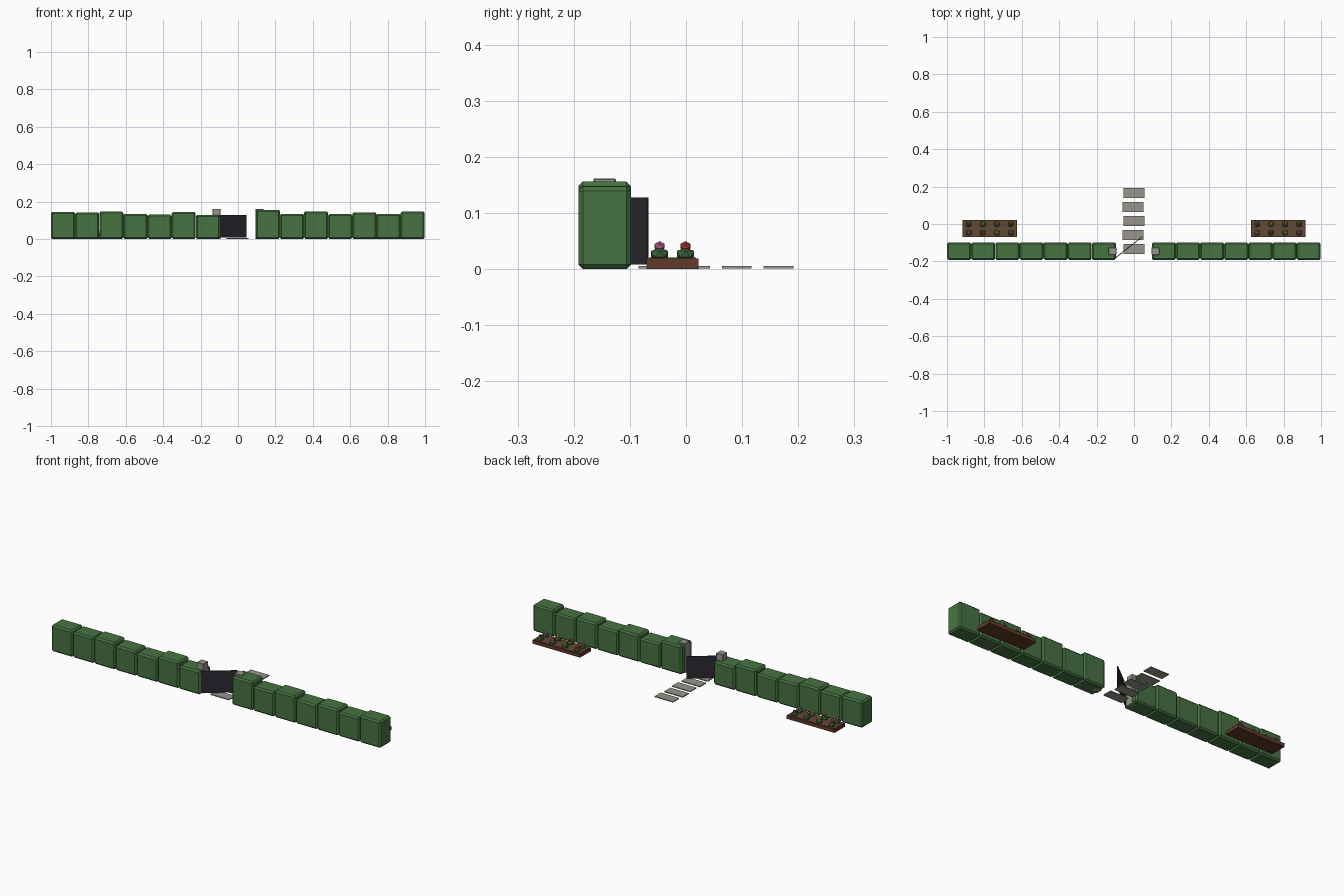
import bpy, bmesh, math
from mathutils import Matrix, Vector

if "Cube" in bpy.data.objects:
    bpy.data.objects.remove(bpy.data.objects["Cube"])


def material(name, rgb):
    m = bpy.data.materials.new(name)
    m.diffuse_color = (*rgb, 1)
    m.use_nodes = True
    m.node_tree.nodes["Principled BSDF"].inputs["Base Color"].default_value = m.diffuse_color
    return m


HEDGE = material("hedge green", (0.062, 0.172, 0.054))
STONE = material("grey stone", (0.31, 0.30, 0.26))
IRON = material("dark iron", (0.024, 0.022, 0.03))
WOOD = material("red brown wood", (0.12, 0.042, 0.022))
SOIL = material("brown soil", (0.125, 0.065, 0.036))
LEAF = material("leaf green", (0.05, 0.15, 0.045))
PETALS = [material("pink petal", (0.55, 0.13, 0.33)),
          material("red petal", (0.48, 0.04, 0.035)),
          material("yellow petal", (0.6, 0.42, 0.04))]


def finish(bm, name, mat):
    me = bpy.data.meshes.new(name)
    bm.to_mesh(me)
    bm.free()
    me.materials.append(mat)
    ob = bpy.data.objects.new(name, me)
    bpy.context.collection.objects.link(ob)
    return ob


def box(name, lo, hi, mat, bevel=0):
    lo, hi = Vector(lo), Vector(hi)
    bm = bmesh.new()
    bmesh.ops.create_cube(bm, size=1, matrix=Matrix.Translation((lo + hi) / 2)
                          @ Matrix.Diagonal((*(hi - lo), 1)))
    if bevel:
        bmesh.ops.bevel(bm, geom=bm.edges[:], offset=bevel, segments=1,
                        affect='EDGES')
    return finish(bm, name, mat)


def ball(name, pos, scale, mat):
    bm = bmesh.new()
    bmesh.ops.create_icosphere(bm, subdivisions=1, radius=1,
                               matrix=Matrix.Translation(pos)
                               @ Matrix.Diagonal((*scale, 1)))
    return finish(bm, name, mat)


# Hedge: two rows of chamfered blocks with uneven heights
PITCH = 0.129
left = [0.145, 0.141, 0.147, 0.135, 0.130, 0.145, 0.128]
right = [0.156, 0.135, 0.148, 0.133, 0.143, 0.134, 0.147]
for start, heights in ((-0.9995, left), (0.0955, right)):
    for i, h in enumerate(heights):
        x = start + i * PITCH
        box("hedge_block", (x, -0.192, 0), (x + 0.1285, -0.098, h), HEDGE, 0.008)

# Stone gate posts
for s in (-1, 1):
    c = s * 0.1145
    box("gate_post", (c - 0.0205, -0.165, 0), (c + 0.0205, -0.125, 0.162),
        STONE, 0.002)

# Open gate leaf, swung inward from the left post
a, b = Vector((-0.098, -0.18, 0.068)), Vector((0.045, -0.068, 0.068))
gate = box("gate", (-(b - a).length / 2, -0.002, -0.06),
           ((b - a).length / 2, 0.002, 0.06), IRON)
gate.location = (a + b) / 2
gate.rotation_euler.z = math.atan2(b.y - a.y, b.x - a.x)

# Stepping slabs
for i in range(5):
    y = -0.133 + i * 0.0745
    x = -0.006 if i % 2 else 0.0
    box("path_slab", (x - 0.056, y - 0.0265, 0.001),
        (x + 0.056, y + 0.0265, 0.006), STONE)

# Flower beds: wooden tray, soil and two rows of flowers
for s in (-1, 1):
    cx = s * 0.771
    box("flower_bed", (cx - 0.145, -0.07, 0), (cx + 0.145, 0.022, 0.019), WOOD)
    box("bed_soil", (cx - 0.141, -0.066, 0.015), (cx + 0.141, 0.018, 0.0205), SOIL)
    for i in range(4):
        for j in range(2):
            x, y = cx + (i - 1.5) * 0.075, -0.047 + j * 0.046
            ball("flower_leaves", (x, y, 0.027), (0.018, 0.018, 0.012), LEAF)
            ball("flower_head", (x, y, 0.041), (0.0105, 0.0105, 0.009),
                 PETALS[(i + j) % 3])
